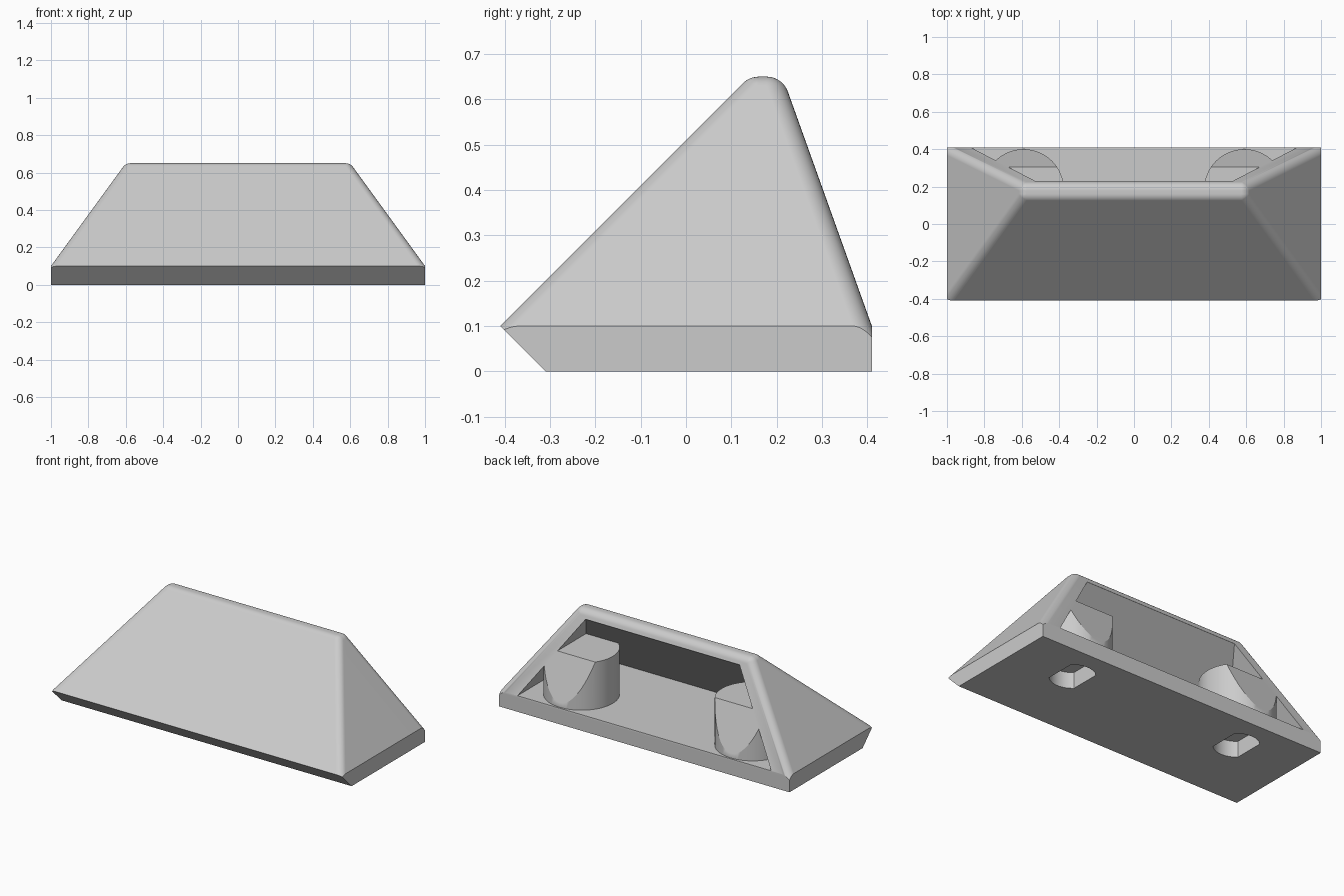
import bpy
import bmesh
from math import sqrt
from mathutils import Matrix, Vector

cube = bpy.data.objects.get("Cube")
if cube:
    bpy.data.objects.remove(cube, do_unlink=True)

grey = bpy.data.materials.new("light_grey")
grey.use_nodes = True
colour = (0.6, 0.6, 0.6, 1)
grey.diffuse_color = colour
grey.node_tree.nodes["Principled BSDF"].inputs["Base Color"].default_value = colour

ROUND = 0.05      # edge rounding
SLAB = 0.1        # base slab height
TOP = 0.65
SIDE, BACK = 0.727, 0.3585   # inward run per unit of height
BOSS_X, BOSS_Y = 0.59, 0.185


def add_object(name, bm):
    bmesh.ops.recalc_face_normals(bm, faces=bm.faces)
    mesh = bpy.data.meshes.new(name)
    bm.to_mesh(mesh)
    bm.free()
    mesh.materials.append(grey)
    obj = bpy.data.objects.new(name, mesh)
    bpy.context.collection.objects.link(obj)
    return obj


def hull(name, points):
    bm = bmesh.new()
    for p in points:
        bm.verts.new(p)
    result = bmesh.ops.convex_hull(bm, input=bm.verts)
    loose = {g for g in result["geom_interior"] + result["geom_unused"]
             if isinstance(g, bmesh.types.BMVert)}
    bmesh.ops.delete(bm, geom=list(loose), context="VERTS")
    bmesh.ops.dissolve_limit(bm, angle_limit=0.002, verts=bm.verts, edges=bm.edges)
    return add_object(name, bm)


def cylinder(name, x, y, z0, z1, radius, half_width=None):
    """Upright cylinder, with flats at +-half_width if given."""
    bm = bmesh.new()
    bmesh.ops.create_cone(bm, cap_ends=True, segments=64, radius1=radius,
                          radius2=radius, depth=z1 - z0)
    pts = [v.co.copy() for v in bm.verts]
    bm.free()
    if half_width:
        pts = [p for p in pts if abs(p.x) < half_width]
        flat_y = sqrt(radius ** 2 - half_width ** 2)
        pts += [Vector((sx * half_width, sy * flat_y, sz * (z1 - z0) / 2))
                for sx in (-1, 1) for sy in (-1, 1) for sz in (-1, 1)]
    return hull(name, [p + Vector((x, y, (z0 + z1) / 2)) for p in pts])


def boolean(target, tool, operation):
    mod = target.modifiers.new("cut", "BOOLEAN")
    mod.operation, mod.object, mod.solver = operation, tool, "EXACT"
    bpy.context.view_layer.objects.active = target
    bpy.ops.object.modifier_apply(modifier=mod.name)
    bpy.data.objects.remove(tool, do_unlink=True)


# Rounded wedge: hull of balls placed at the inset corners
ball = bmesh.new()
bmesh.ops.create_uvsphere(ball, u_segments=40, v_segments=20, radius=ROUND)
ball_points = [v.co.copy() for v in ball.verts]
ball.free()
centres = []
for z in (-0.2, TOP - ROUND):
    x = 1 - (z - SLAB) * SIDE - ROUND * sqrt(1 + SIDE ** 2)
    front = z - 0.51 + ROUND * sqrt(2)
    back = 0.41 - (z - SLAB) * BACK - ROUND * sqrt(1 + BACK ** 2)
    centres += [Vector((s * x, y, z)) for s in (-1, 1) for y in (front, back)]
housing = hull("housing", [c + p for c in centres for p in ball_points])

# Slab outline with undercut front trims the wedge
outline = [(-0.31, 0), (0.41, 0), (0.41, 1), (-0.41, 1), (-0.41, SLAB)]
boolean(housing, hull("slab_outline", [(x, y, z) for x in (-1, 1) for y, z in outline]),
        "INTERSECT")

# Cavity open to the back, leaving two round bosses standing inside
section = [(-0.27, SLAB, 0.874), (0.6, SLAB, 0.874), (0.6, 0.6, 0.53), (0.23, 0.6, 0.53)]
cavity = hull("cavity", [(s * x, y, z) for s in (-1, 1) for y, z, x in section])
for s in (-1, 1):
    boolean(cavity, cylinder("boss", s * BOSS_X, BOSS_Y, 0, 0.393, 0.215), "DIFFERENCE")
boolean(housing, cavity, "DIFFERENCE")

# Flat-sided blind sockets under the bosses
for s in (-1, 1):
    boolean(housing, cylinder("socket", s * BOSS_X, BOSS_Y - 0.01, -0.1, 0.1, 0.13, 0.09),
            "DIFFERENCE")

# Smooth the rounded edges, keep the rest crisp
bpy.ops.object.select_all(action="DESELECT")
housing.select_set(True)
bpy.context.view_layer.objects.active = housing
bpy.ops.object.shade_smooth_by_angle(angle=0.4)
normals = housing.modifiers.new("even_shading", "WEIGHTED_NORMAL")
normals.keep_sharp = True
